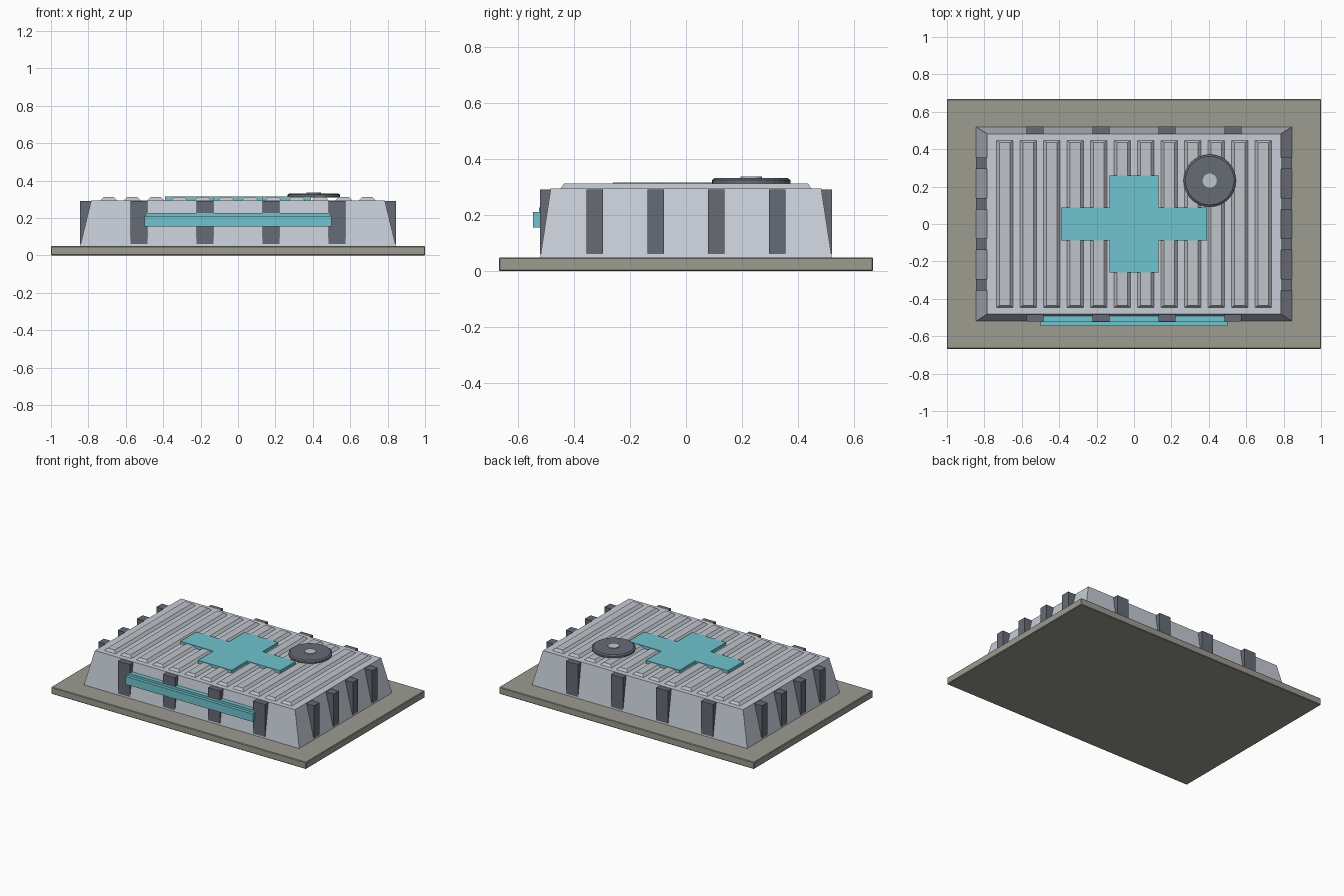
import bpy, bmesh, math

if "Cube" in bpy.data.objects:
    bpy.data.objects.remove(bpy.data.objects["Cube"])


def material(name, srgb):
    m = bpy.data.materials.new(name)
    m.diffuse_color = [((c + 0.055) / 1.055) ** 2.4 for c in srgb] + [1]
    m.use_nodes = True
    m.node_tree.nodes["Principled BSDF"].inputs["Base Color"].default_value = m.diffuse_color
    return m


STONE = material("warm grey", (0.61, 0.61, 0.57))
WALL = material("pale blue grey", (0.78, 0.80, 0.84))
RIB = material("light roof grey", (0.75, 0.77, 0.79))
DARK = material("dark slate", (0.40, 0.42, 0.46))
TEAL = material("teal", (0.44, 0.77, 0.81))


def finish(name, bm, mat):
    bmesh.ops.recalc_face_normals(bm, faces=bm.faces)
    me = bpy.data.meshes.new(name)
    bm.to_mesh(me)
    bm.free()
    me.materials.append(mat)
    ob = bpy.data.objects.new(name, me)
    bpy.context.collection.objects.link(ob)
    return ob


def frustum(name, cx, cy, z0, z1, bottom, top, mat):
    """Tapered block; bottom and top are half sizes (x, y)."""
    bm = bmesh.new()
    corners = [(-1, -1), (1, -1), (1, 1), (-1, 1)]
    lo = [bm.verts.new((cx + sx * bottom[0], cy + sy * bottom[1], z0)) for sx, sy in corners]
    hi = [bm.verts.new((cx + sx * top[0], cy + sy * top[1], z1)) for sx, sy in corners]
    bm.faces.new(lo[::-1])
    bm.faces.new(hi)
    for i in range(4):
        j = (i + 1) % 4
        bm.faces.new((lo[i], lo[j], hi[j], hi[i]))
    return finish(name, bm, mat)


def box(name, x0, x1, y0, y1, z0, z1, mat):
    h = ((x1 - x0) / 2, (y1 - y0) / 2)
    return frustum(name, (x0 + x1) / 2, (y0 + y1) / 2, z0, z1, h, h, mat)


def lathe(name, cx, cy, profile, mat, n=32):
    bm = bmesh.new()
    rings = [[bm.verts.new((cx + r * math.cos(2 * math.pi * i / n),
                            cy + r * math.sin(2 * math.pi * i / n), z))
              for i in range(n)] for r, z in profile]
    for a, b in zip(rings, rings[1:]):
        for i in range(n):
            j = (i + 1) % n
            bm.faces.new((a[i], a[j], b[j], b[i]))
    bm.faces.new(rings[0][::-1])
    bm.faces.new(rings[-1])
    return finish(name, bm, mat)


# Foundation slab with a fine chamfer
slab = box("foundation_slab", -1, 1, -0.667, 0.667, 0, 0.049, STONE)
bev = slab.modifiers.new("edge", 'BEVEL')
bev.width = 0.004
bev.segments = 1

# Sloped main body
frustum("main_body", 0, 0, 0.045, 0.294, (0.845, 0.52), (0.785, 0.482), WALL)

# Wall buttresses on all four sides
for s, side in ((-1, "a"), (1, "b")):
    for i, x in enumerate((-0.53, -0.177, 0.177, 0.53)):
        y0, y1 = sorted((s * 0.482, s * 0.521))
        box(f"long_buttress_{side}{i}", x - 0.046, x + 0.046, y0, y1, 0.06, 0.29, DARK)
    for i, y in enumerate((-0.325, -0.108, 0.108, 0.325)):
        x0, x1 = sorted((s * 0.783, s * 0.846))
        box(f"end_buttress_{side}{i}", x0, x1, y - 0.03, y + 0.03, 0.06, 0.29, DARK)

# Roof ribs
for i in range(12):
    frustum(f"roof_rib_{i}", (i - 5.5) * 0.1257, 0, 0.29, 0.311,
            (0.048, 0.45), (0.028, 0.435), RIB)

# Roof cross: one twelve-sided outline, extruded
bm = bmesh.new()
quarter = [(0.39, 0.088), (0.132, 0.088), (0.132, 0.26)]
outline = quarter + [(-x, y) for x, y in quarter[::-1]]
outline += [(-x, -y) for x, y in quarter] + [(x, -y) for x, y in quarter[::-1]]
face = bm.faces.new([bm.verts.new((x, y, 0.29)) for x, y in outline])
ext = bmesh.ops.extrude_face_region(bm, geom=[face])
for v in ext["geom"]:
    if isinstance(v, bmesh.types.BMVert):
        v.co.z = 0.3145
finish("roof_cross", bm, TEAL)

# Front stripe and its thin upper backing
box("front_stripe", -0.5, 0.5, -0.546, -0.49, 0.155, 0.211, TEAL)
box("front_stripe_backing", -0.49, 0.49, -0.523, -0.485, 0.2, 0.227, TEAL)

# Roof vent and hub
lathe("roof_vent", 0.405, 0.232,
      [(0.136, 0.309), (0.14, 0.312), (0.14, 0.324), (0.13, 0.331)], DARK)
lathe("vent_hub", 0.405, 0.232, [(0.038, 0.325), (0.038, 0.336)], RIB, 20)
